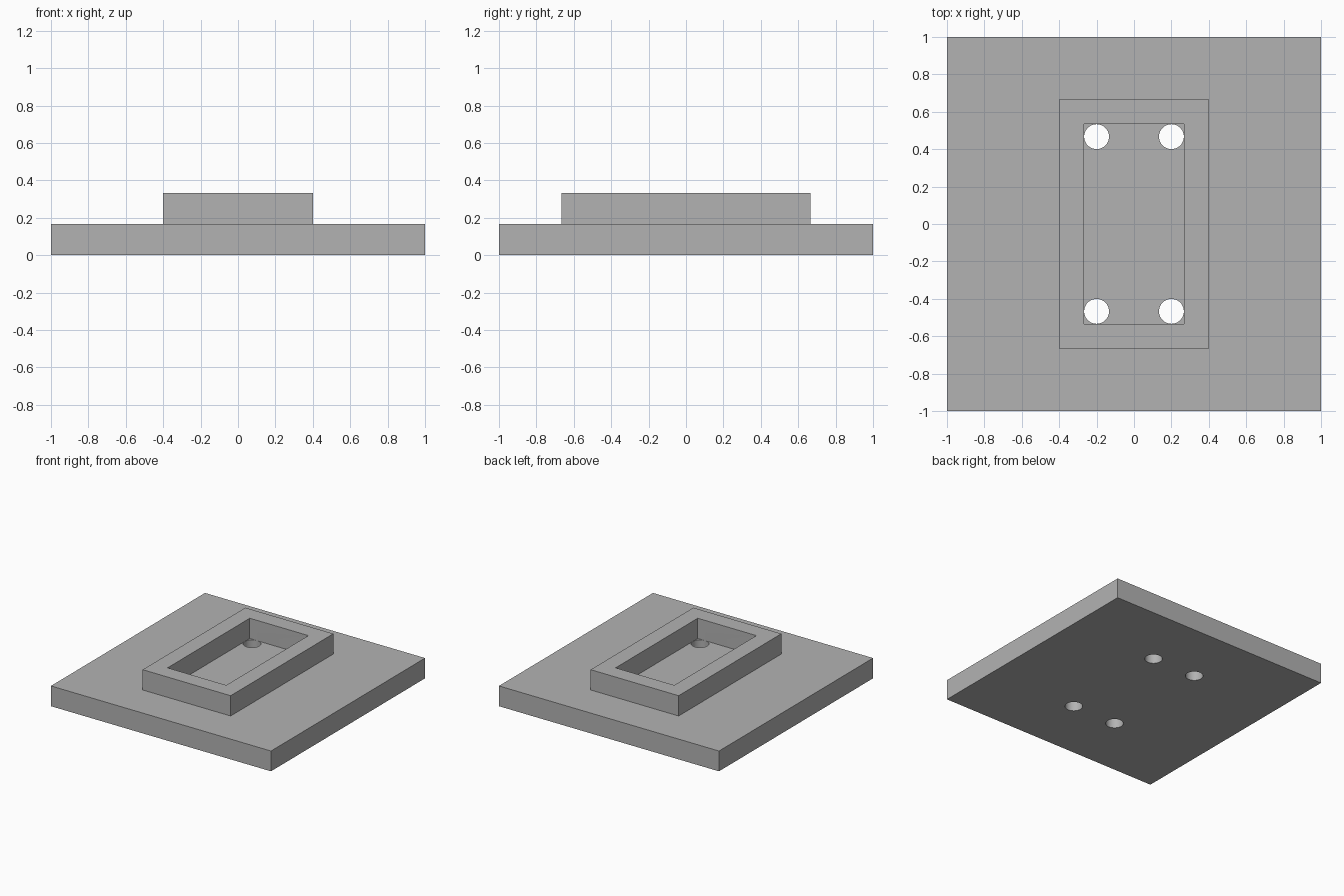
import bpy
import bmesh
from mathutils import Vector

default_cube = bpy.data.objects.get("Cube")
if default_cube:
    bpy.data.objects.remove(default_cube, do_unlink=True)

THICK = 1 / 6           # plate thickness, also the rim height
HOLE_RADIUS = 0.0665
HOLE_X, HOLE_Y = 0.2, 0.467

grey = bpy.data.materials.new("plain grey")
grey.use_nodes = True
colour = (0.45, 0.45, 0.45, 1)
grey.diffuse_color = colour
grey.node_tree.nodes["Principled BSDF"].inputs["Base Color"].default_value = colour


def make_object(name, bm):
    mesh = bpy.data.meshes.new(name)
    bm.to_mesh(mesh)
    bm.free()
    mesh.materials.append(grey)
    obj = bpy.data.objects.new(name, mesh)
    bpy.context.collection.objects.link(obj)
    return obj


def inset_to(bm, face, half_x, half_y):
    """Inset a rectangular face so its inner outline has the given half sizes."""
    bmesh.ops.inset_individual(bm, faces=[face], thickness=0.05)
    for v in face.verts:
        v.co.x = half_x if v.co.x > 0 else -half_x
        v.co.y = half_y if v.co.y > 0 else -half_y


def extrude_by(bm, face, height):
    """Extrude one face straight up or down and return the moved face."""
    moved = bmesh.ops.extrude_discrete_faces(bm, faces=[face])["faces"][0]
    bmesh.ops.translate(bm, verts=moved.verts, vec=Vector((0, 0, height)))
    return moved


# Square plate with a raised rectangular rim around a pocket
bm = bmesh.new()
bmesh.ops.create_cube(bm, size=1)
for v in bm.verts:
    v.co = (v.co.x * 2, v.co.y * 2, (v.co.z + 0.5) * THICK)
top = max(bm.faces, key=lambda f: f.calc_center_median().z)
inset_to(bm, top, 0.4, 2 / 3)
top = extrude_by(bm, top, THICK)
inset_to(bm, top, 4 / 15, 8 / 15)
extrude_by(bm, top, -THICK)
bmesh.ops.recalc_face_normals(bm, faces=bm.faces)
plate = make_object("mounting_plate", bm)

# Four round through holes in the pocket corners
bm = bmesh.new()
for sx in (-1, 1):
    for sy in (-1, 1):
        made = bmesh.ops.create_cone(bm, cap_ends=True, segments=48, radius1=HOLE_RADIUS,
                                     radius2=HOLE_RADIUS, depth=0.3)
        bmesh.ops.translate(bm, verts=made["verts"],
                            vec=(sx * HOLE_X, sy * HOLE_Y, THICK / 2))
cutter = make_object("hole_cutter", bm)
cutter.hide_render = True

cut = plate.modifiers.new("holes", "BOOLEAN")
cut.operation = "DIFFERENCE"
cut.solver = "EXACT"
cut.object = cutter

# Bake the cut, drop the helper, then smooth only the hole walls
bpy.ops.object.select_all(action="DESELECT")
plate.select_set(True)
bpy.context.view_layer.objects.active = plate
bpy.ops.object.modifier_apply(modifier=cut.name)
bpy.data.objects.remove(cutter, do_unlink=True)
bpy.ops.object.shade_smooth_by_angle(angle=0.5)
